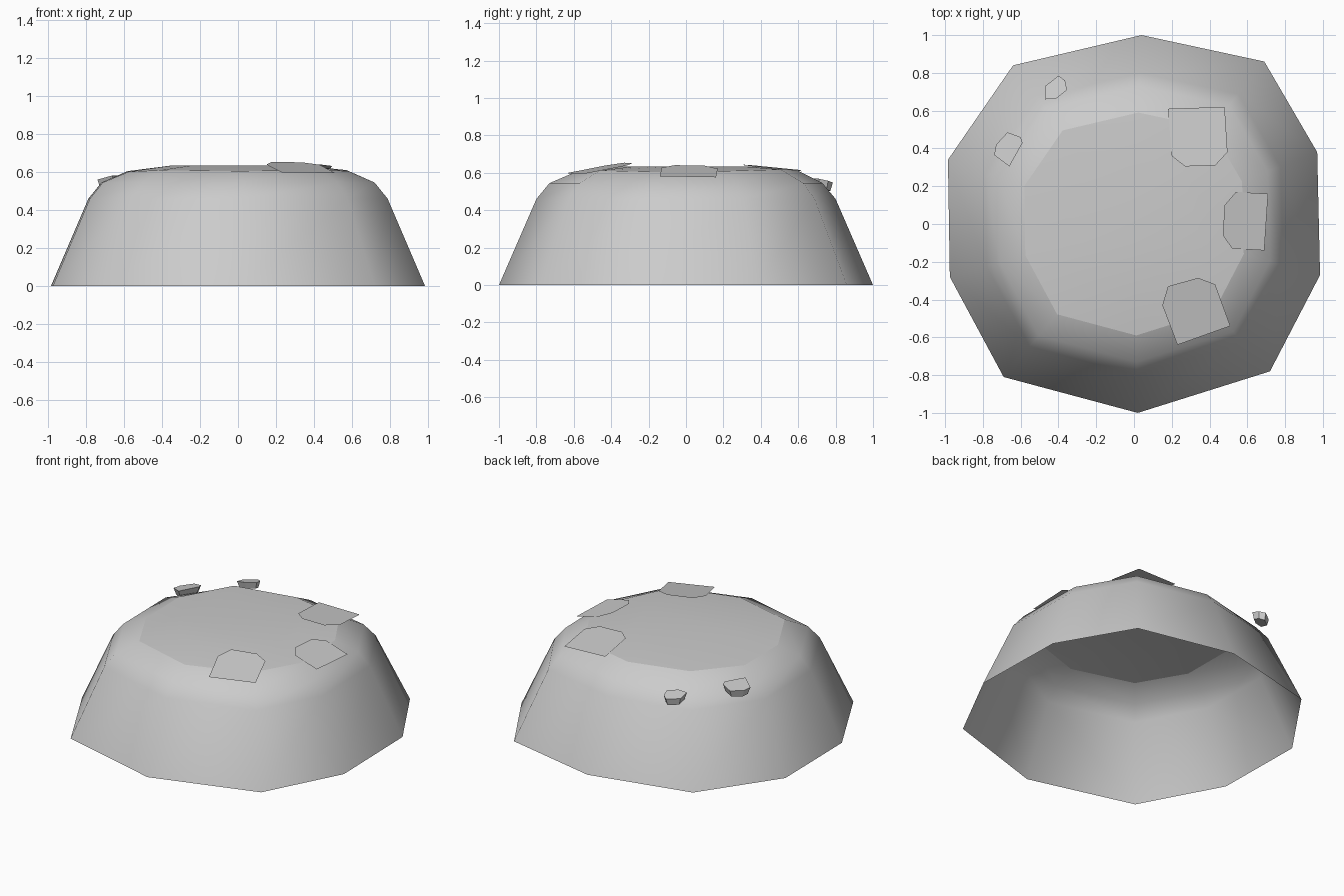
import bpy

if "Cube" in bpy.data.objects:
    bpy.data.objects.remove(bpy.data.objects["Cube"])

def make(name, verts, faces, smooth=False):
    me = bpy.data.meshes.new(name)
    me.from_pydata(verts, [], faces)
    me.update()
    ob = bpy.data.objects.new(name, me)
    bpy.context.collection.objects.link(ob)
    for p in me.polygons:
        p.use_smooth = smooth
    return ob

# Ten-sided mound outline, counter-clockwise from the back
base = [(.04, 1), (-.64, .84), (-.985, .34), (-.975, -.28), (-.69, -.81),
        (.02, -1), (.72, -.78), (.985, -.27), (.97, .38), (.69, .86)]
n = len(base)

# Mound: open-bottomed shell of shrinking rings (scale, height)
rings = [(1, 0), (.80, .46), (.73, .545)]
verts = [(x * s, y * s, z) for s, z in rings for x, y in base]
faces = [(r * n + i, r * n + (i + 1) % n, (r + 1) * n + (i + 1) % n, (r + 1) * n + i)
         for r in range(3) for i in range(n)]
rim_z = [.615, .622, .605, .602, .61, .605, .612, .605, .61, .618]
rim = [(x * .59, y * .59, z) for (x, y), z in zip(base, rim_z)]
make("mound_shell", verts + rim, faces, True)

# Slightly domed top
inner = [(x * .36, y * .36, .634) for x, y in base]
cap_faces = [(i, (i + 1) % n, n + (i + 1) % n, n + i) for i in range(n)]
cap_faces.append(tuple(range(n, 2 * n)))
make("mound_top", rim + inner, cap_faces, True)

# Thin tilted slabs lying on the top: outline plus plane z = a + b*x + c*y
def slab(name, pts, a, b, c):
    make(name, [(x, y, a + b * x + c * y) for x, y in pts], [tuple(range(len(pts)))])

slab("slab_back", [(.18, .61), (.2, .36), (.27, .305), (.43, .31), (.495, .38), (.48, .62)],
     .68, -.02, -.10)
slab("slab_right", [(.54, .17), (.48, .1), (.47, -.06), (.52, -.13), (.69, -.14), (.71, .16)],
     .768, -.27, 0)
slab("slab_front", [(.23, -.64), (.51, -.54), (.43, -.32), (.34, -.285), (.18, -.33), (.15, -.43)],
     .723, -.07, .17)

# Small chipped rocks on the left shoulder: tapered prisms
def rock(name, pts, centre, a, b, c, depth):
    m = len(pts)
    cx, cy = centre
    top = [(x, y, a + b * (x - cx) + c * (y - cy)) for x, y in pts]
    low = [(cx + (x - cx) * .8, cy + (y - cy) * .8, z - depth) for x, y, z in top]
    sides = [(i, m + i, m + (i + 1) % m, (i + 1) % m) for i in range(m)]
    make(name, top + low, sides + [tuple(range(m)), tuple(range(2 * m - 1, m - 1, -1))])

rock("rock_back", [(-.40, .785), (-.47, .73), (-.47, .66), (-.41, .665), (-.355, .71), (-.365, .76)],
     (-.41, .72), .56, .12, -.2, .045)
rock("rock_left", [(-.67, .485), (-.73, .42), (-.74, .365), (-.66, .305), (-.59, .43), (-.6, .46)],
     (-.67, .41), .57, .2, -.1, .045)
